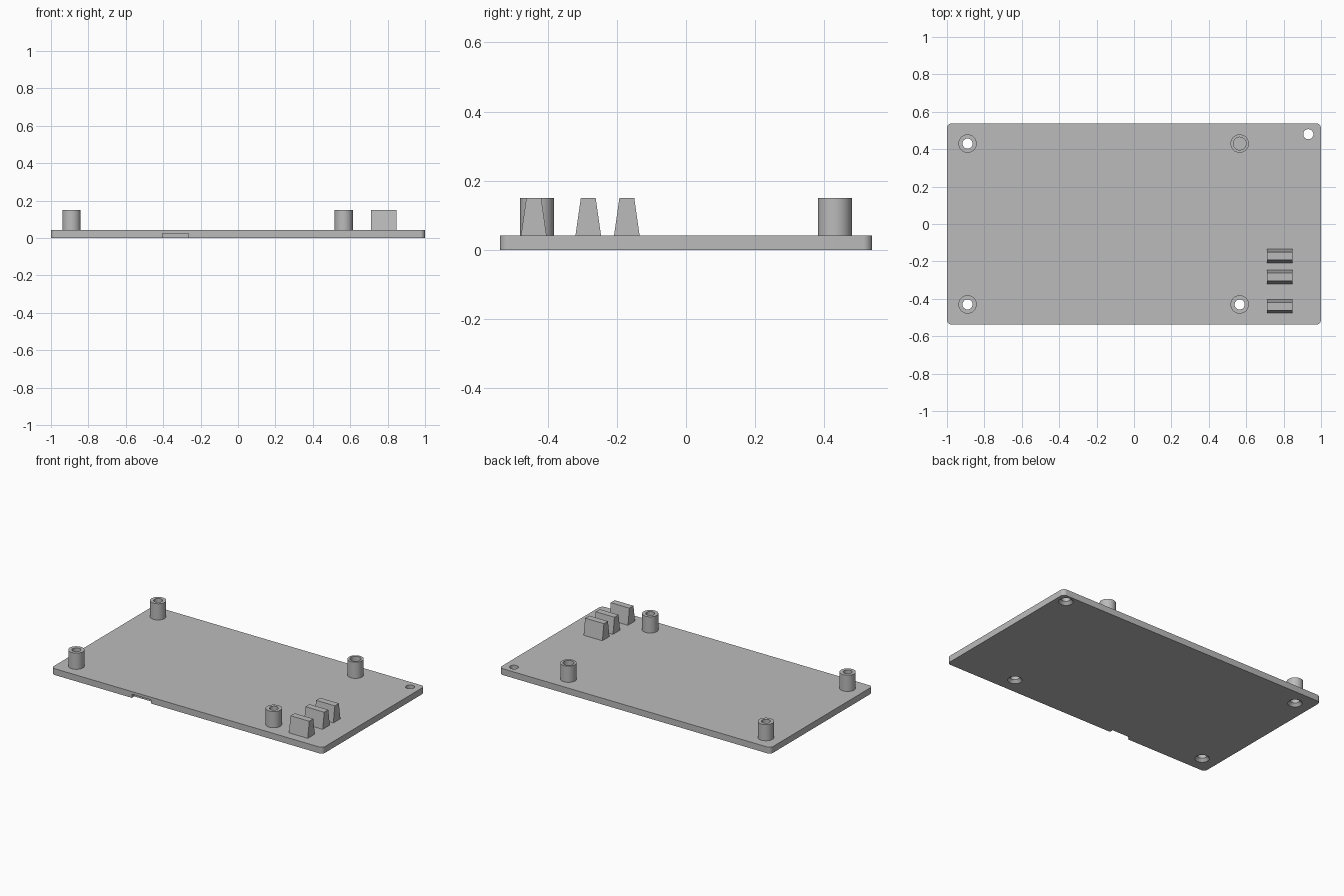
import bpy, bmesh, math
from mathutils import Matrix, Vector

cube = bpy.data.objects.get("Cube")
if cube:
    bpy.data.objects.remove(cube, do_unlink=True)

HALF_X, HALF_Y, THICK, TOP = 1.0, 0.538, 0.042, 0.15
BOSS_R, BORE_R, SINK_R = 0.049, 0.027, 0.043
SEG = 48

grey = bpy.data.materials.new("plain grey")
grey.use_nodes = True
grey.diffuse_color = (0.5, 0.5, 0.5, 1)
grey.node_tree.nodes["Principled BSDF"].inputs["Base Color"].default_value = (0.5, 0.5, 0.5, 1)


def finish(name, bm):
    bmesh.ops.recalc_face_normals(bm, faces=bm.faces)
    mesh = bpy.data.meshes.new(name)
    bm.to_mesh(mesh)
    bm.free()
    mesh.materials.append(grey)
    obj = bpy.data.objects.new(name, mesh)
    bpy.context.collection.objects.link(obj)
    return obj


def select(obj):
    bpy.ops.object.select_all(action='DESELECT')
    obj.select_set(True)
    bpy.context.view_layer.objects.active = obj


def smooth(obj):
    select(obj)
    bpy.ops.object.shade_smooth_by_angle(angle=math.radians(30))


def block(bm, low, high):
    low, high = Vector(low), Vector(high)
    mat = Matrix.Translation((low + high) / 2) @ Matrix.Diagonal((*(high - low), 1))
    return bmesh.ops.create_cube(bm, size=1, matrix=mat)["verts"]


def lathe(name, profile, x, y, closed):
    """Turn an (r, z) profile about a vertical axis at x, y."""
    bm = bmesh.new()
    rings = [[bm.verts.new((x + r * math.cos(a), y + r * math.sin(a), z))
              for a in (math.tau * i / SEG for i in range(SEG))] for r, z in profile]
    pairs = list(zip(rings, rings[1:]))
    if closed:
        pairs.append((rings[-1], rings[0]))
    else:
        bm.faces.new(rings[0])
        bm.faces.new(rings[-1])
    for a, b in pairs:
        for i in range(SEG):
            j = (i + 1) % SEG
            bm.faces.new((a[i], a[j], b[j], b[i]))
    return finish(name, bm)


def cut(obj, cutter):
    mod = obj.modifiers.new("cut", 'BOOLEAN')
    mod.operation = 'DIFFERENCE'
    mod.solver = 'EXACT'
    mod.object = cutter
    select(obj)
    bpy.ops.object.modifier_apply(modifier=mod.name)
    bpy.data.objects.remove(cutter, do_unlink=True)


# Base plate with rounded vertical corners
bm = bmesh.new()
block(bm, (-HALF_X, -HALF_Y, 0), (HALF_X, HALF_Y, THICK))
upright = [e for e in bm.edges if abs(e.verts[0].co.z - e.verts[1].co.z) > 0.01]
bmesh.ops.bevel(bm, geom=upright, offset=0.027, segments=8, profile=0.5, affect='EDGES')
plate = finish("base_plate", bm)

# Countersunk screw holes, open from below
sink = [(SINK_R + 0.01, -0.01), (BORE_R, 0.018), (BORE_R, 0.1)]
for x, y in ((-0.89, 0.43), (-0.89, -0.43), (0.565, -0.43), (0.932, 0.48)):
    cut(plate, lathe("hole_cutter", sink, x, y, False))

# Pry notch under the front edge
bm = bmesh.new()
block(bm, (-0.405, -HALF_Y - 0.1, -0.1), (-0.265, -HALF_Y + 0.025, 0.024))
cut(plate, finish("notch_cutter", bm))
smooth(plate)

# Hollow standoffs; the back left one is blind with a wider bore
for name, x, y, bore in (("back_right", -0.89, 0.43, BORE_R),
                         ("front_right", -0.89, -0.43, BORE_R),
                         ("front_left", 0.565, -0.43, BORE_R),
                         ("back_left", 0.565, 0.43, 0.034)):
    tube = [(BOSS_R, THICK), (BOSS_R, TOP), (bore, TOP), (bore, THICK)]
    smooth(lathe(name + "_standoff", tube, x, y, True))

# Tapered support wedges
for name, y in (("front", -0.44), ("middle", -0.2825), ("rear", -0.171)):
    bm = bmesh.new()
    for v in block(bm, (0.71, y - 0.037, THICK), (0.848, y + 0.037, TOP)):
        if v.co.z > 0.1:
            v.co.y = y + (v.co.y - y) * 0.58
    finish(name + "_wedge", bm)
